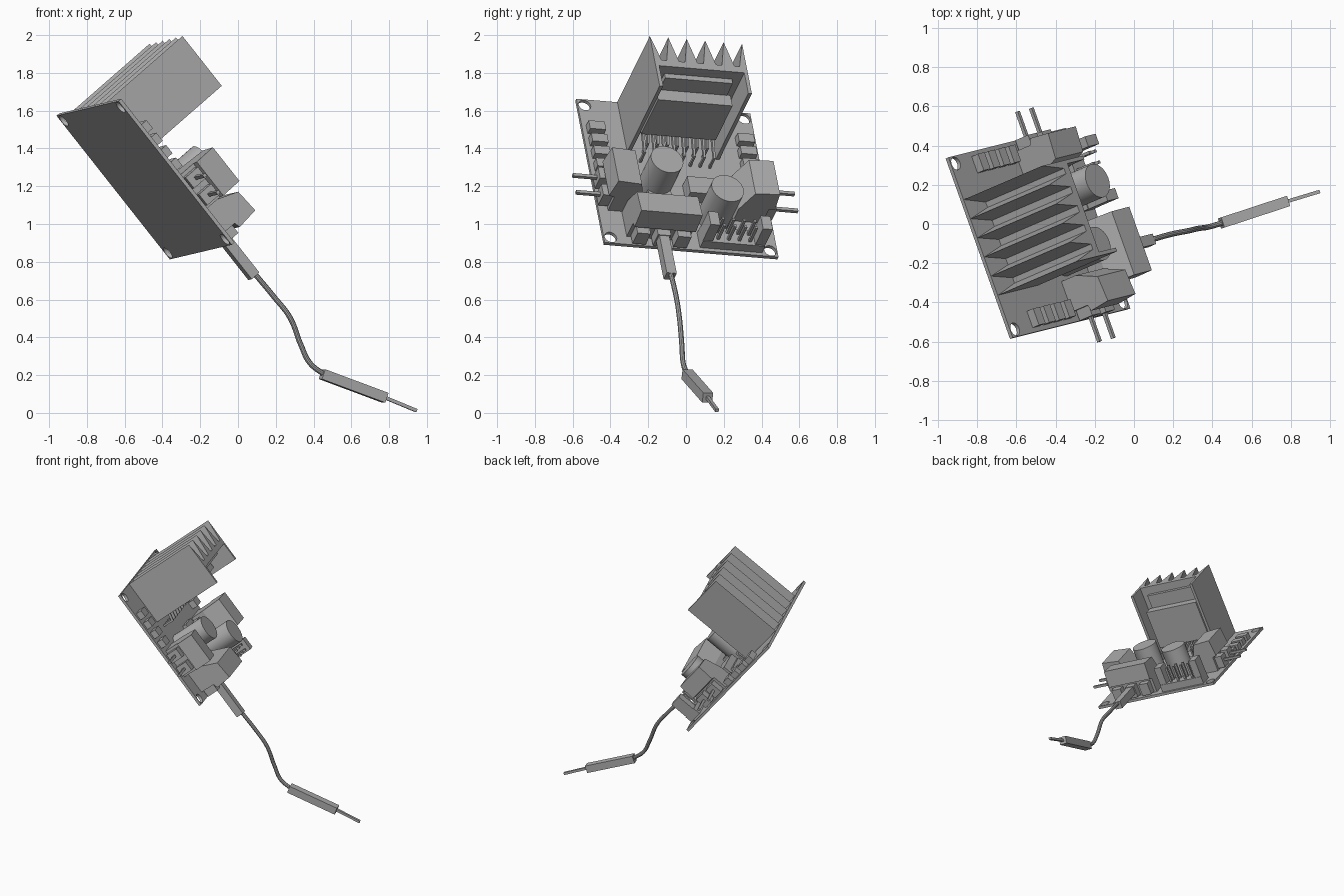
import bpy, bmesh
from math import pi
from mathutils import Matrix, Vector

cube = bpy.data.objects.get("Cube")
if cube:
    bpy.data.objects.remove(cube, do_unlink=True)

grey = bpy.data.materials.new("plain grey")
grey.use_nodes = True
colour = (0.42, 0.42, 0.42, 1)
grey.diffuse_color = colour
grey.node_tree.nodes["Principled BSDF"].inputs["Base Color"].default_value = colour

# Tilted board frame: x runs down the board, y across it, z out of it
down = Vector((0.612, 0.153, -0.776)).normalized()
across = Vector((-0.337, 0.939, -0.077))
across = (across - down * across.dot(down)).normalized()
out = down.cross(across)
BOARD = Matrix.Translation((-0.4825, -0.045, 1.244)) @ Matrix((down, across, out)).transposed().to_4x4()


def add_box(bm, lo, hi):
    lo, hi = Vector(lo), Vector(hi)
    m = Matrix.Translation((lo + hi) / 2) @ Matrix.Diagonal(hi - lo).to_4x4()
    bmesh.ops.create_cube(bm, size=1, matrix=m)


def add_prism(bm, points, offset):
    face = bm.faces.new([bm.verts.new(p) for p in points])
    moved = bmesh.ops.extrude_face_region(bm, geom=[face])["geom"]
    verts = [v for v in moved if isinstance(v, bmesh.types.BMVert)]
    bmesh.ops.translate(bm, vec=offset, verts=verts)


def add_cylinder(bm, x, y, z0, z1, r):
    bmesh.ops.create_cone(bm, cap_ends=True, segments=32, radius1=r, radius2=r,
                          depth=z1 - z0, matrix=Matrix.Translation((x, y, (z0 + z1) / 2)))


def finish(bm, name, matrix=BOARD):
    bmesh.ops.recalc_face_normals(bm, faces=bm.faces[:])
    mesh = bpy.data.meshes.new(name)
    bm.to_mesh(mesh)
    bm.free()
    mesh.materials.append(grey)
    obj = bpy.data.objects.new(name, mesh)
    bpy.context.collection.objects.link(obj)
    obj.matrix_world = matrix
    return obj


def activate(obj):
    bpy.ops.object.select_all(action='DESELECT')
    obj.select_set(True)
    bpy.context.view_layer.objects.active = obj


def boxes(name, items, matrix=BOARD):
    bm = bmesh.new()
    for lo, hi in items:
        add_box(bm, lo, hi)
    return finish(bm, name, matrix)


# Circuit board with four mounting holes
board = boxes("circuit_board", [((-0.49, -0.49, -0.02), (0.49, 0.49, 0))])
bm = bmesh.new()
for x in (-0.45, 0.45):
    for y in (-0.45, 0.45):
        add_cylinder(bm, x, y, -0.1, 0.1, 0.034)
cutter = finish(bm, "hole_cutter")
cutter.hide_render = True
cut = board.modifiers.new("holes", 'BOOLEAN')
cut.operation = 'DIFFERENCE'
cut.solver = 'EXACT'
cut.object = cutter
activate(board)
bpy.ops.object.modifier_apply(modifier=cut.name)
bpy.data.objects.remove(cutter, do_unlink=True)

# Heat sink: comb of tapered fins with two long side walls
comb = [(-0.15, -0.26), (-0.49, -0.26), (-0.33, -0.22)]
for i in range(4):
    y = -0.156 + 0.104 * i
    comb += [(-0.33, y - 0.035), (-0.49, y), (-0.33, y + 0.035)]
comb += [(-0.33, 0.22), (-0.49, 0.26), (-0.15, 0.26), (-0.15, 0.24),
         (-0.29, 0.24), (-0.29, -0.24), (-0.15, -0.24)]
bm = bmesh.new()
add_prism(bm, [(x, y, 0.002) for x, y in comb], (0, 0, 0.558))
finish(bm, "heat_sink")

# Driver chip with mounting tab and bent leads
boxes("chip_tab", [((-0.29, -0.19, 0.11), (-0.26, 0.19, 0.5))])
boxes("chip_body", [((-0.262, -0.21, 0.11), (-0.19, 0.21, 0.4))])
bm = bmesh.new()
for i in range(15):
    y = -0.196 + 0.028 * i
    reach = -0.085 if i % 2 == 0 else -0.15
    side = [(-0.23, 0.115), (-0.23, 0.095), (reach - 0.014, 0.07), (reach - 0.014, 0),
            (reach, 0), (reach, 0.085), (-0.21, 0.115)]
    add_prism(bm, [(x, y - 0.006, z) for x, z in side], (0, 0.012, 0))
finish(bm, "chip_leads")

# Two capacitors
for name, x, y in (("capacitor_right", 0.1, -0.16), ("capacitor_left", 0.265, 0.155)):
    bm = bmesh.new()
    add_cylinder(bm, x, y, 0, 0.26, 0.09)
    activate(finish(bm, name))
    bpy.ops.object.shade_smooth_by_angle()

# Regulator and small switch
boxes("regulator", [((0.05, 0.02, 0), (0.16, 0.22, 0.08)), ((0.02, 0.05, 0), (0.05, 0.19, 0.03))])
boxes("switch", [((0.15, -0.22, 0), (0.21, -0.09, 0.08))])

# Rows of diodes along both edges
for name, y in (("diodes_right", -0.42), ("diodes_left", 0.42)):
    boxes(name, [((-0.31 + 0.085 * i, y - 0.045, 0), (-0.255 + 0.085 * i, y + 0.045, 0.045))
                 for i in range(4)])


# Screw terminals: sloped block, wire entries and optional bare pins
def terminal(name, poles, angle, along, pins):
    pitch = 0.115
    half = poles * pitch / 2
    centres = [along + pitch * (i - (poles - 1) / 2) for i in range(poles)]
    m = BOARD @ Matrix.Rotation(angle, 4, 'Z')
    side = [(0.27, 0), (0.27, 0.1), (0.32, 0.235), (0.455, 0.245), (0.468, 0.12), (0.435, 0.11), (0.435, 0)]
    bm = bmesh.new()
    add_prism(bm, [(x, along - half, z) for x, z in side], (0, 2 * half, 0))
    for c in centres:
        add_box(bm, (0.42, c - 0.037, 0.01), (0.49, c + 0.037, 0.1))
    finish(bm, name, m)
    if pins:
        boxes(name + "_pins", [((0.45, c - 0.009, 0.048), (0.625, c + 0.009, 0.066)) for c in centres], m)


terminal("power_terminal", 3, 0, -0.185, False)
terminal("right_terminal", 2, -pi / 2, 0.15, True)
terminal("left_terminal", 2, pi / 2, -0.15, True)

# Pin header with a jumper cap at each end
boxes("header_base", [((0.37, 0.05, 0), (0.47, 0.4, 0.055))])
boxes("jumper_caps", [((0.375, y, 0.05), (0.465, y + 0.055, 0.19)) for y in (0.05, 0.345)])
boxes("header_pins", [((x, y, 0.05), (x + 0.015, y + 0.015, 0.17))
                      for x in (0.39, 0.435) for y in (0.13, 0.19, 0.25, 0.31)])

# Jumper lead: socket housing, flexible wire, second housing and tip
boxes("upper_housing", [((0.44, -0.213, 0.04), (0.745, -0.157, 0.096))])


def rod(name, start, end, width):
    start, end = Vector(start), Vector(end)
    axis = end - start
    m = Matrix.Translation(start) @ axis.to_track_quat('Z', 'Y').to_matrix().to_4x4()
    w = width / 2
    return boxes(name, [((-w, -w, 0), (w, w, axis.length))], m)


joint, neck, tip = (0.445, 0.005, 0.205), (0.78, 0.115, 0.08), (0.945, 0.165, 0.012)
rod("lower_housing", joint, neck, 0.055)
rod("lead_tip", neck, tip, 0.018)

curve = bpy.data.curves.new("wire", 'CURVE')
curve.dimensions = '3D'
curve.bevel_depth = 0.014
curve.bevel_resolution = 3
curve.use_fill_caps = True
path = [(0.09, -0.08, 0.735), (0.19, -0.052, 0.615), (0.275, -0.035, 0.505),
        (0.333, -0.022, 0.36), (0.38, -0.015, 0.265), (0.46, 0.008, 0.2)]
spline = curve.splines.new('BEZIER')
spline.bezier_points.add(len(path) - 1)
for point, co in zip(spline.bezier_points, path):
    point.co = co
    point.handle_left_type = point.handle_right_type = 'AUTO'
wire = bpy.data.objects.new("wire", curve)
curve.materials.append(grey)
bpy.context.collection.objects.link(wire)
activate(wire)
bpy.ops.object.convert(target='MESH')
bpy.ops.object.shade_smooth_by_angle()
